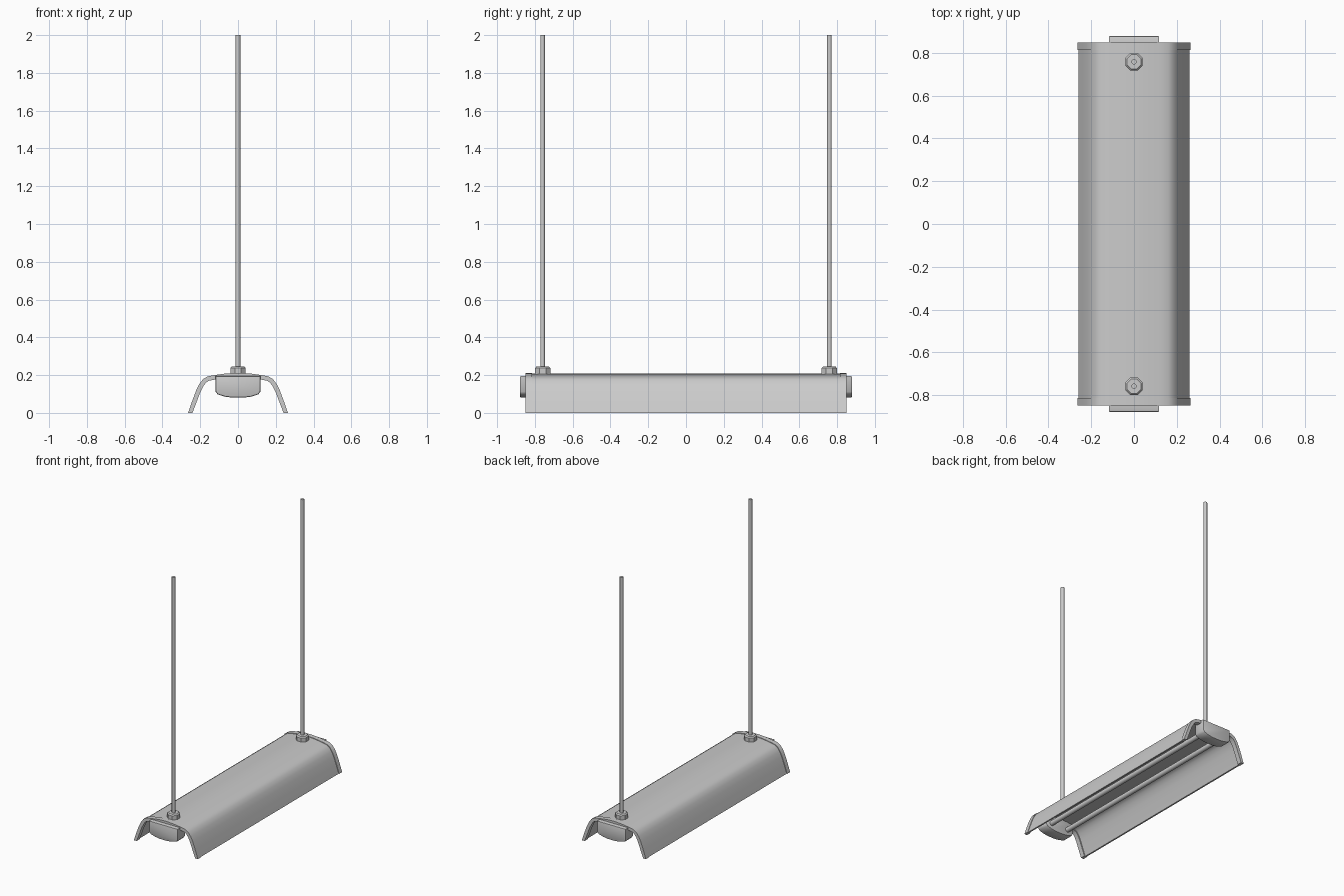
import bpy, bmesh, math

if "Cube" in bpy.data.objects:
    bpy.data.objects.remove(bpy.data.objects["Cube"])

def finish(name, bm, angle=35):
    bmesh.ops.recalc_face_normals(bm, faces=bm.faces)
    me = bpy.data.meshes.new(name)
    bm.to_mesh(me)
    bm.free()
    ob = bpy.data.objects.new(name, me)
    bpy.context.collection.objects.link(ob)
    bpy.ops.object.select_all(action='DESELECT')
    ob.select_set(True)
    bpy.context.view_layer.objects.active = ob
    bpy.ops.object.shade_smooth_by_angle(angle=math.radians(angle))
    return ob

def offset(pts, d):
    # move an open profile sideways by d
    out = []
    for i, (x, z) in enumerate(pts):
        a, b = pts[max(i - 1, 0)], pts[min(i + 1, len(pts) - 1)]
        tx, tz = b[0] - a[0], b[1] - a[1]
        l = math.hypot(tx, tz)
        out.append((x + tz / l * d, z - tx / l * d))
    out[0] = (out[0][0], pts[0][1])
    out[-1] = (out[-1][0], pts[-1][1])
    return out

def extrude(name, loop, y0, y1, bevel=0):
    # closed x-z profile drawn out along y
    bm = bmesh.new()
    f = bm.faces.new([bm.verts.new((x, y0, z)) for x, z in loop])
    r = bmesh.ops.extrude_face_region(bm, geom=[f])
    vs = [v for v in r['geom'] if isinstance(v, bmesh.types.BMVert)]
    bmesh.ops.translate(bm, verts=vs, vec=(0, y1 - y0, 0))
    if bevel:
        es = [e for e in bm.edges if abs(e.verts[0].co.y - e.verts[1].co.y) < 1e-5]
        bmesh.ops.bevel(bm, geom=es, offset=bevel, segments=2, profile=0.5, affect='EDGES')
    return finish(name, bm)

def lathe(name, pts, sides, x, y, angle=35, axis='Z', z=0):
    # (radius, height) profile spun round an axis, with capped ends
    bm = bmesh.new()
    rings = []
    for r, h in pts:
        ring = []
        for i in range(sides):
            a = 2 * math.pi * (i + 0.5) / sides
            c, s = r * math.cos(a), r * math.sin(a)
            ring.append(bm.verts.new((x + c, y + s, h) if axis == 'Z' else (x + c, h, z + s)))
        rings.append(ring)
    for a, b in zip(rings, rings[1:]):
        for i in range(sides):
            j = (i + 1) % sides
            bm.faces.new((a[i], a[j], b[j], b[i]))
    bm.faces.new(rings[0])
    bm.faces.new(rings[-1])
    return finish(name, bm, angle)

# Arched shade: half profile mirrored into a full arch
half = [(-0.264, 0), (-0.243, 0.062), (-0.222, 0.118), (-0.205, 0.152), (-0.186, 0.178),
        (-0.162, 0.193), (-0.125, 0.200), (-0.06, 0.209)]
arch = half + [(0, 0.212)] + [(-x, z) for x, z in reversed(half)]
skin = offset(arch, 0.004)
extrude("shade", skin + offset(arch, 0.016)[::-1], -0.83, 0.83)

# Tube end housing cross-section
side = [(0.118, 0.195), (0.118, 0.112), (0.108, 0.098), (0.07, 0.086), (0.03, 0.081)]
cap = side + [(-x, z) for x, z in reversed(side)]

for s, label in ((-1, "front"), (1, "back")):
    # Thicker rim at each end of the shade
    extrude(label + "_rim", arch + offset(arch, 0.024)[::-1], s * 0.815, s * 0.85)
    # Socket housing
    extrude(label + "_socket_housing", cap, s * 0.79, s * 0.88, 0.008)
    # Collar and hanging rod
    y = s * 0.759
    lathe(label + "_collar", [(0.044, 0.2), (0.044, 0.237), (0.036, 0.245)], 8, 0, y, 30)
    lathe(label + "_rod", [(0.013, 0.235), (0.013, 2.0)], 8, 0, y, 50)

# Two light tubes
for s, label in ((-1, "left"), (1, "right")):
    lathe(label + "_light_tube", [(0.018, -0.8), (0.018, 0.8)], 12, s * 0.07, 0, 40, 'Y', 0.13)
